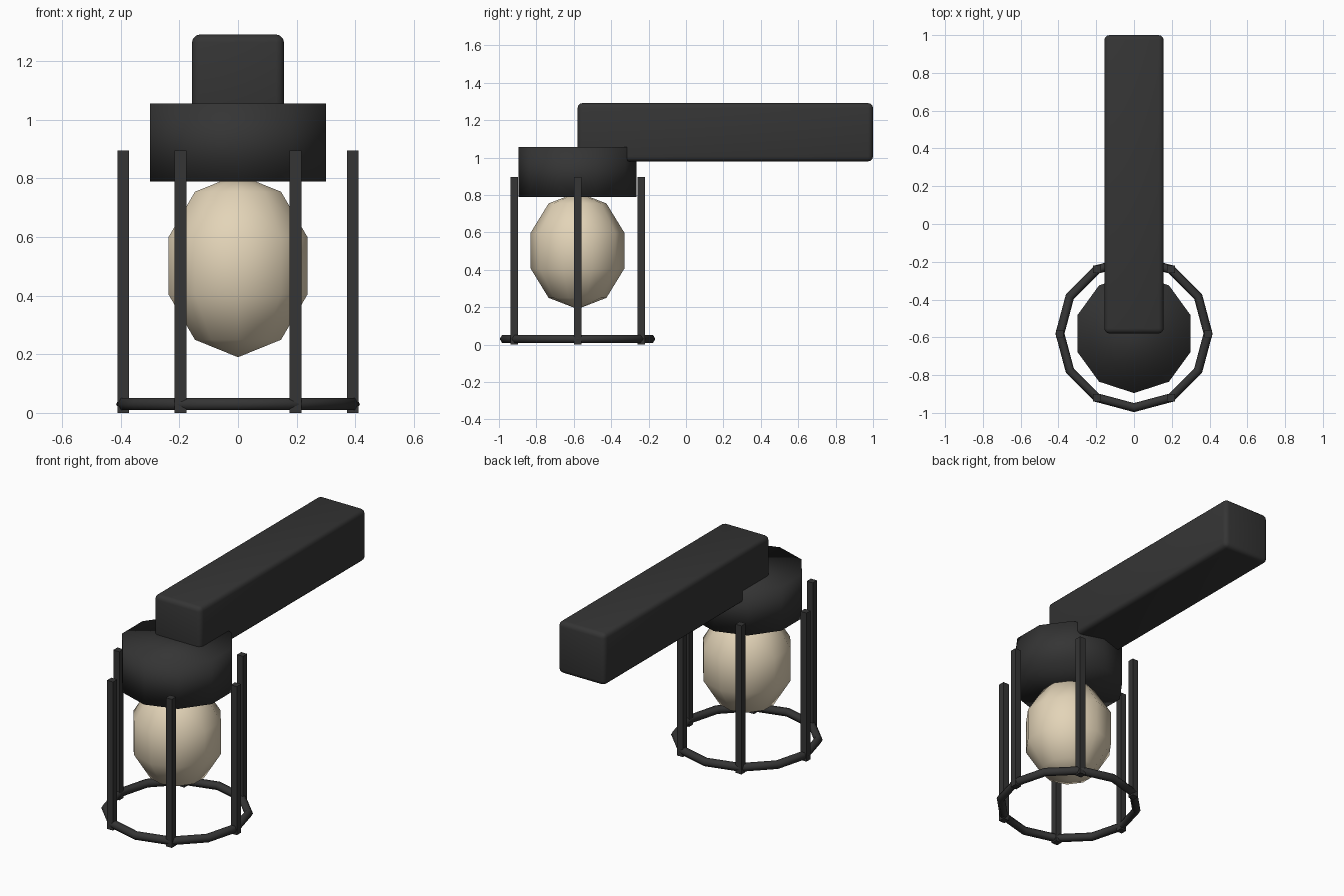
import bpy
from math import cos, sin, tau

cube = bpy.data.objects.get("Cube")
if cube:
    bpy.data.objects.remove(cube, do_unlink=True)

AXIS_Y = -0.58      # lamp axis
CAGE_R = 0.392


def make_material(name, rgb):
    mat = bpy.data.materials.new(name)
    mat.use_nodes = True
    mat.diffuse_color = (*rgb, 1)
    mat.node_tree.nodes["Principled BSDF"].inputs["Base Color"].default_value = (*rgb, 1)
    return mat


metal = make_material("dark metal", (0.035, 0.035, 0.035))
glass = make_material("warm cream glass", (0.77, 0.66, 0.48))


def finish(name, mat, scale=(1, 1, 1), smooth=True):
    """Name, scale and colour the primitive that was just added."""
    obj = bpy.context.object
    obj.name = obj.data.name = name
    obj.scale = scale
    bpy.ops.object.transform_apply(location=False, rotation=False, scale=True)
    obj.data.materials.append(mat)
    if smooth:
        bpy.ops.object.shade_smooth()
    return obj


# Wall arm with rounded edges
bpy.ops.mesh.primitive_cube_add(size=1, location=(0, 0.21, 1.135))
arm = finish("support_arm", metal, (0.314, 1.58, 0.312))
bevel = arm.modifiers.new("rounded edges", "BEVEL")
bevel.width = 0.027
bevel.segments = 3

# Ten-sided lamp cap
bpy.ops.mesh.primitive_cylinder_add(vertices=10, radius=0.315, depth=0.265,
                                    location=(0, AXIS_Y, 0.9225))
finish("lamp_cap", metal)

# Faceted glass bulb, stretched upward
bpy.ops.mesh.primitive_uv_sphere_add(segments=10, ring_count=5, radius=1,
                                     location=(0, AXIS_Y, 0.502))
finish("glass_bulb", glass, (0.263, 0.263, 0.312))

# Bottom ring of the cage
bpy.ops.mesh.primitive_torus_add(major_segments=12, minor_segments=6,
                                 major_radius=CAGE_R, minor_radius=0.024,
                                 location=(0, AXIS_Y, 0.03))
finish("cage_ring", metal)

# Six square upright bars
for i in range(6):
    a = tau * i / 6
    bpy.ops.mesh.primitive_cube_add(size=1, location=(
        CAGE_R * cos(a), AXIS_Y + CAGE_R * sin(a), 0.448))
    finish(f"cage_bar_{i + 1}", metal, (0.04, 0.04, 0.896), smooth=False)
